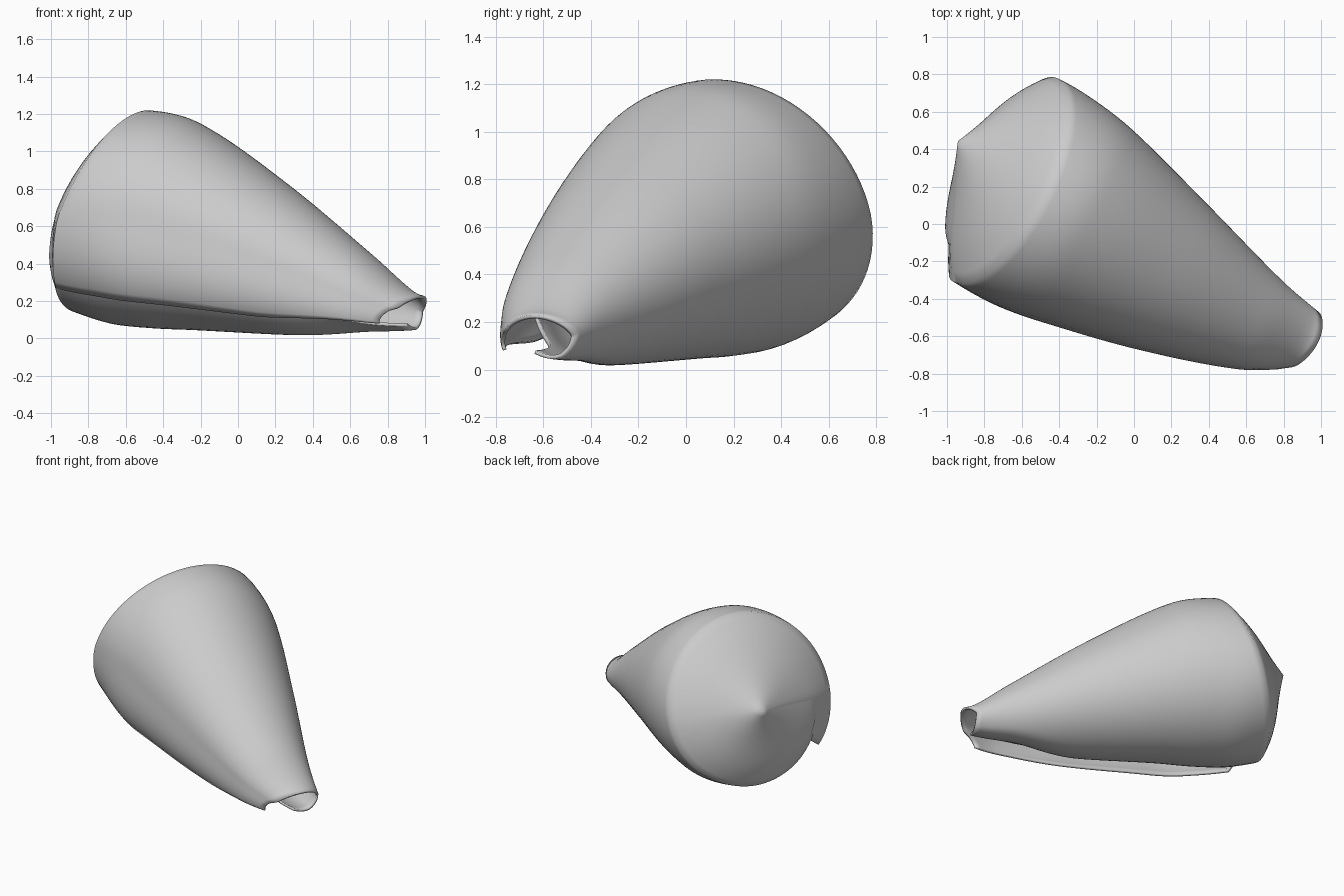
import bpy, bmesh, math
from mathutils import Vector

cube = bpy.data.objects.get("Cube")
if cube:
    bpy.data.objects.remove(cube)

# Shell frame: AXIS runs from spire to narrow tip, SIDE points to the back
AXIS = Vector((0.89, -0.456, 0))
SIDE = Vector((0.456, 0.89, 0))
UP = Vector((0, 0, 1))

# Stations along the axis: position, side centre, side radius, height centre, height radius
STATIONS = [
    (-1.0, -0.10, 0.57, 0.65, 0.49), (-0.72, -0.103, 0.61, 0.64, 0.565),
    (-0.48, -0.113, 0.605, 0.635, 0.585), (-0.22, -0.12, 0.56, 0.60, 0.56),
    (0.31, -0.155, 0.425, 0.432, 0.415), (0.85, -0.17, 0.26, 0.23, 0.23),
    (1.1, -0.135, 0.165, 0.14, 0.115), (1.2, -0.11, 0.12, 0.135, 0.085),
]
SHOULDER, TIP = -0.72, 1.095
APEX = AXIS * -1.04 + SIDE * -0.035 + UP * 0.74
ROWS, COLS, SPIRE_ROWS = 48, 100, 14


def smooth(a, b, x):
    t = min(1, max(0, (x - a) / (b - a)))
    return t * t * (3 - 2 * t)


def station(s):
    """Smooth (Hermite) interpolation of the stations."""
    i = 0
    while i < len(STATIONS) - 2 and s > STATIONS[i + 1][0]:
        i += 1

    def slope(j, k):
        lo, hi = STATIONS[max(j - 1, 0)], STATIONS[min(j + 1, len(STATIONS) - 1)]
        return (hi[k] - lo[k]) / (hi[0] - lo[0])

    p, q = STATIONS[i], STATIONS[i + 1]
    d = q[0] - p[0]
    t = min(1, max(0, (s - p[0]) / d))
    out = []
    for k in range(1, 5):
        h = t * t * (3 - 2 * t)
        out.append((1 - h) * p[k] + h * q[k]
                   + d * t * (1 - t) * ((1 - t) * slope(i, k) - t * slope(i + 1, k)))
    return out


def whorl_point(s0, turn, roll=1):
    """Point on the rolled wall; turn runs 0 to 1 from outer lip to inner end."""
    along = (s0 - SHOULDER) / (TIP - SHOULDER)
    near_tip = smooth(0.6, 0.92, along)
    lip = 220 - 10 * near_tip
    inner_end = -200 + 100 * near_tip
    deg = lip + (inner_end - lip) * turn
    ang = math.radians(deg)
    # Rings lean so the top sits nearer the tip; the lip is cut back at the tip
    if math.sin(ang) > 0:
        lean = 0.24 * (1 - along) + 0.07 * along
    else:
        lean = (0.11 if deg > 0 else 0.2) * (1 - along)
    s = s0 + lean * math.sin(ang)
    s -= 0.07 * smooth(0.85, 1, along) * smooth(160, lip, deg)
    cw, rw, cz, rz = station(s)
    # The outer lip flares, while the inner end curls inward
    flare = (0.06 + 0.09 * smooth(0, 0.3, along)) * smooth(175, 220, deg)
    curl = (0.15 + 0.2 * near_tip) * smooth(-75 + 30 * near_tip, -165 + 60 * near_tip, deg)
    f = 1 + roll * (flare - curl)
    return AXIS * s + SIDE * (cw + rw * f * math.cos(ang)) + UP * (cz + rz * f * math.sin(ang))


def add_grid(bm, rows):
    for r0, r1 in zip(rows, rows[1:]):
        for j in range(len(r0) - 1):
            bm.faces.new((r0[j], r0[j + 1], r1[j + 1], r1[j]))


turns = [j / COLS for j in range(COLS + 1)]
bm = bmesh.new()
rows = []

# Spire: rings closing from the apex out to the shoulder
for i in range(1, SPIRE_ROWS):
    q = i / SPIRE_ROWS
    bulge = 0.02 * math.sin(math.pi * q ** 2.2)
    roll = 0.15 + 0.85 * smooth(0.75, 1, q)
    rows.append([bm.verts.new(APEX.lerp(whorl_point(SHOULDER, t, roll), q) - AXIS * bulge)
                 for t in turns])

# Body: rolled wall from shoulder to open tip
for i in range(ROWS + 1):
    s0 = SHOULDER + (TIP - SHOULDER) * i / ROWS
    rows.append([bm.verts.new(whorl_point(s0, t)) for t in turns])
add_grid(bm, rows)

# Pointed cap at the apex
tip_vert = bm.verts.new(APEX)
for a, b in zip(rows[0], rows[0][1:]):
    bm.faces.new((tip_vert, b, a))
bmesh.ops.recalc_face_normals(bm, faces=bm.faces)
outer = max(bm.faces, key=lambda face: face.calc_center_median().z)
if outer.normal.z < 0:
    bmesh.ops.reverse_faces(bm, faces=bm.faces)

mesh = bpy.data.meshes.new("shell_body")
bm.to_mesh(mesh)
bm.free()
shell = bpy.data.objects.new("shell_body", mesh)
bpy.context.collection.objects.link(shell)

# Wall thickness
wall = shell.modifiers.new("wall", "SOLIDIFY")
wall.thickness = 0.016
wall.offset = -1

# Plain grey shell colour
grey = bpy.data.materials.new("shell_grey")
grey.use_nodes = True
colour = (0.6, 0.6, 0.6, 1)
grey.diffuse_color = colour
grey.node_tree.nodes["Principled BSDF"].inputs["Base Color"].default_value = colour
mesh.materials.append(grey)

bpy.context.view_layer.objects.active = shell
shell.select_set(True)
bpy.ops.object.shade_smooth_by_angle(angle=math.radians(50))
